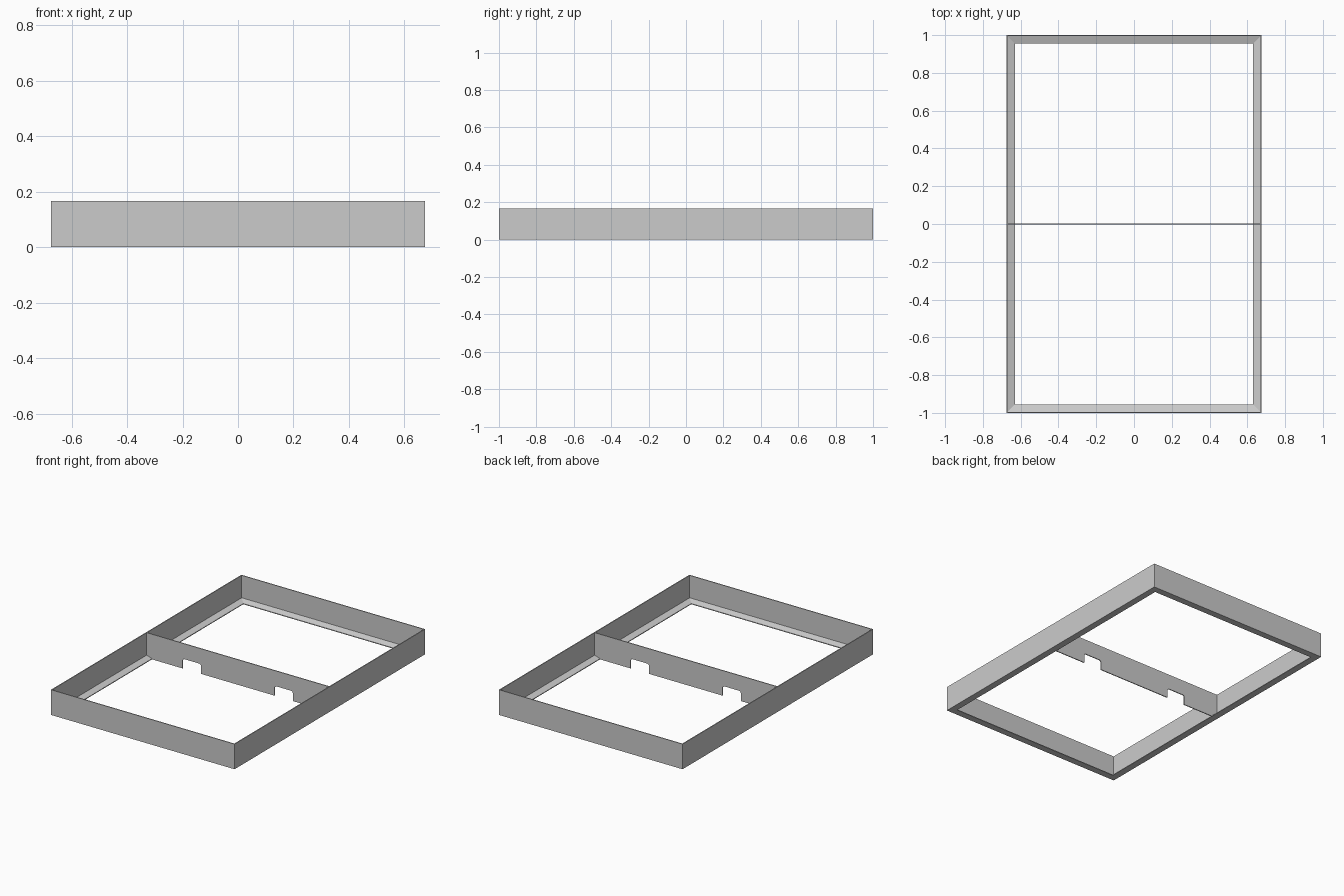
import bpy, bmesh
from mathutils import Matrix, Vector

cube = bpy.data.objects.get("Cube")
if cube:
    bpy.data.objects.remove(cube, do_unlink=True)

W, L, H = 0.675, 1.0, 0.167        # half width, half length, height
WALL, FLANGE = 0.006, 0.045        # wall thickness, ledge width
LEDGE_HIGH, LEDGE_LOW = 0.018, 0.005

grey = bpy.data.materials.new("plain grey")
grey.use_nodes = True
color = (0.6, 0.6, 0.6, 1)
grey.diffuse_color = color
grey.node_tree.nodes["Principled BSDF"].inputs["Base Color"].default_value = color


def extrude_profile(name, points, length, matrix):
    """Extrude a closed profile (u, z) along local x, centred on the origin."""
    bm = bmesh.new()
    face = bm.faces.new([bm.verts.new((-length / 2, u, z)) for u, z in points])
    out = bmesh.ops.extrude_face_region(bm, geom=[face])
    verts = [v for v in out["geom"] if isinstance(v, bmesh.types.BMVert)]
    bmesh.ops.translate(bm, verts=verts, vec=Vector((length, 0, 0)))
    bmesh.ops.recalc_face_normals(bm, faces=bm.faces)
    bm.transform(matrix)
    mesh = bpy.data.meshes.new(name)
    bm.to_mesh(mesh)
    bm.free()
    mesh.materials.append(grey)
    obj = bpy.data.objects.new(name, mesh)
    bpy.context.collection.objects.link(obj)
    return obj


# Rails: thin upright wall with a sloping ledge along its inner foot
rail = [(0, 0), (FLANGE, 0), (FLANGE, LEDGE_LOW), (WALL, LEDGE_HIGH), (WALL, H), (0, H)]
for name, turn, dist, length in (
    ("front_rail", 0, L, 2 * W),
    ("right_rail", -90, W, 2 * (L - WALL)),
    ("back_rail", 180, L, 2 * W),
    ("left_rail", 90, W, 2 * (L - WALL)),
):
    spin = Matrix.Rotation(turn * 3.14159265 / 180, 4, "Z")
    extrude_profile(name, rail, length, spin @ Matrix.Translation((0, -dist, 0)))

# Middle divider: thin board with two notches in its lower edge
N_IN, N_OUT, N_TOP, R = 0.27, 0.405, 0.065, 0.012
END = W - WALL
half = [(N_IN, 0), (N_IN, N_TOP - R), (N_IN + R * 0.3, N_TOP - R * 0.3), (N_IN + R, N_TOP),
        (N_OUT - R, N_TOP), (N_OUT - R * 0.3, N_TOP - R * 0.3), (N_OUT, N_TOP - R),
        (N_OUT, 0), (END, 0), (END, H)]
outline = half + [(-x, z) for x, z in reversed(half)]
extrude_profile("middle_divider", outline, WALL, Matrix.Rotation(-3.14159265 / 2, 4, "Z"))
